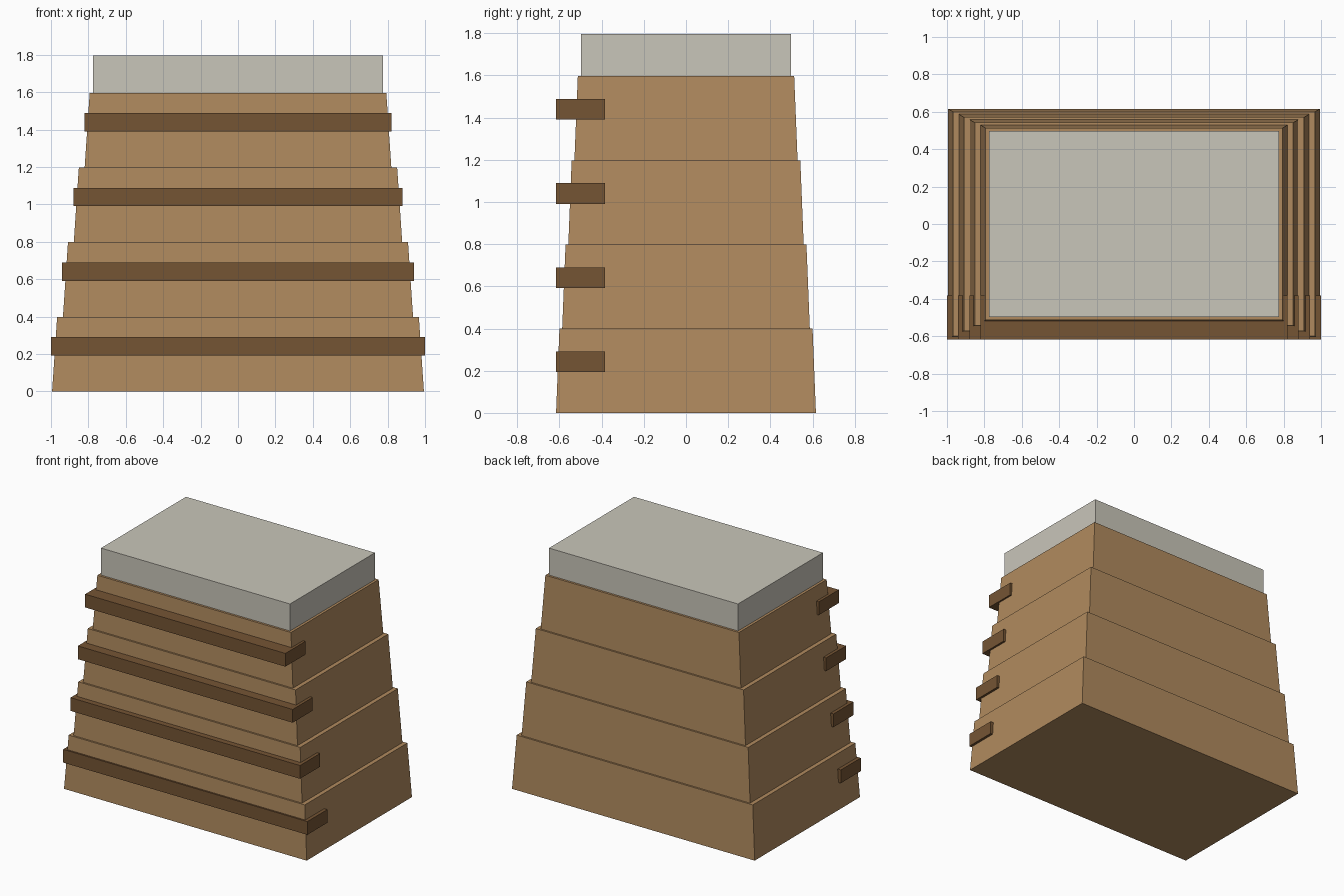
import bpy
import bmesh

cube = bpy.data.objects.get("Cube")
if cube:
    bpy.data.objects.remove(cube, do_unlink=True)


def make_material(name, rgb):
    mat = bpy.data.materials.new(name)
    mat.use_nodes = True
    mat.diffuse_color = (*rgb, 1)
    mat.node_tree.nodes["Principled BSDF"].inputs["Base Color"].default_value = (*rgb, 1)
    return mat


def tapered_box(name, mat, bottom, top, z0, z1, y=0.0):
    """Box given half sizes (x, y) at its bottom and top."""
    bm = bmesh.new()
    bmesh.ops.create_cube(bm, size=2)
    for v in bm.verts:
        half, z = (top, z1) if v.co.z > 0 else (bottom, z0)
        v.co = (v.co.x * half[0], y + v.co.y * half[1], z)
    mesh = bpy.data.meshes.new(name)
    bm.to_mesh(mesh)
    bm.free()
    mesh.materials.append(mat)
    obj = bpy.data.objects.new(name, mesh)
    bpy.context.collection.objects.link(obj)
    return obj


wood = make_material("light wood", (0.434, 0.254, 0.112))
dark_wood = make_material("dark wood", (0.178, 0.089, 0.034))
padding = make_material("pale grey padding", (0.584, 0.564, 0.491))

TIERS = 4
HEIGHT = 0.399

# Stacked tapering tiers, each with a slat across its front
for i in range(TIERS):
    z = i * HEIGHT
    hx, hy = 0.994 - 0.058 * i, 0.616 - 0.029 * i
    tapered_box(f"tier_{i + 1}", wood, (hx, hy), (hx - 0.027, hy - 0.016), z, z + HEIGHT)
    slat = (1.0 - 0.06 * i, 0.117)
    tapered_box(f"front_slat_{i + 1}", dark_wood, slat, slat, z + 0.193, z + 0.291, y=-0.5)

# Padded top
pad = (0.774, 0.497)
tapered_box("top_pad", padding, pad, pad, TIERS * HEIGHT, TIERS * HEIGHT + 0.2)
